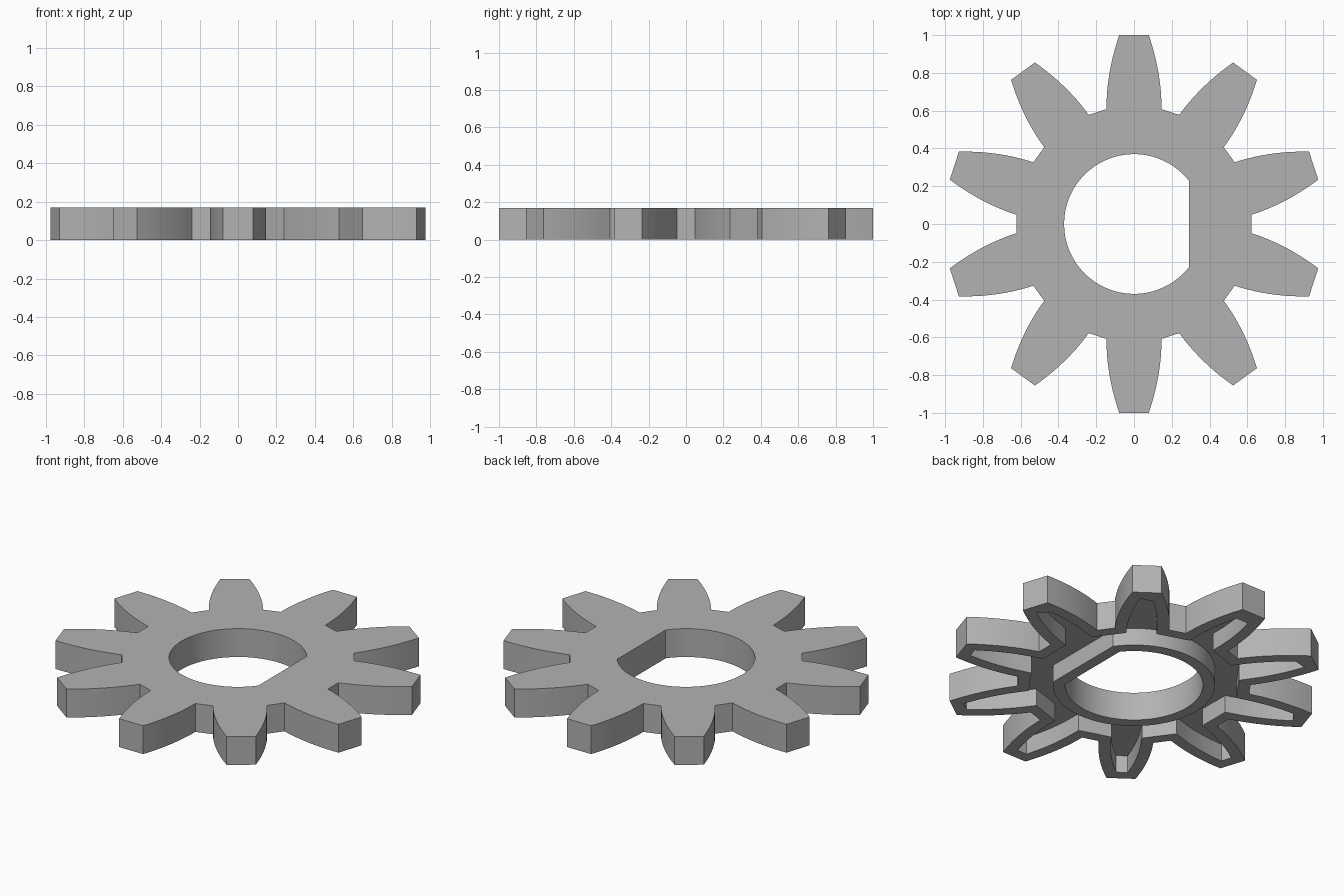
import bpy, bmesh, math
from mathutils import Vector, Matrix

cube = bpy.data.objects.get("Cube")
if cube:
    bpy.data.objects.remove(cube, do_unlink=True)

TEETH, HEIGHT, WALL, CEILING = 10, 0.168, 0.065, 0.103
HOLE_RADIUS, FLAT_X = 0.37, 0.292
ROOT, TIP, ROOT_HALF, TIP_HALF = 0.608, 1.0, 0.146, 0.078
STEPS = 10


def gear_outline():
    """Counter-clockwise outline of bowed, flat-tipped teeth."""
    flank = []
    for i in range(STEPS + 1):
        t = i / STEPS
        flank.append(Vector((ROOT + (TIP - ROOT) * t,
                             ROOT_HALF - (ROOT_HALF - TIP_HALF) * t * t)))
    tooth = [Vector((p.x, -p.y)) for p in flank] + flank[::-1]
    points = []
    for k in range(TEETH):
        turn = Matrix.Rotation(math.pi / 2 + k * math.tau / TEETH, 2)
        points += [turn @ p for p in tooth]
    return points


def hole_outline(segments=64):
    """Round bore with one flat on the +x side."""
    start = math.acos(FLAT_X / HOLE_RADIUS)
    sweep = math.tau - 2 * start
    angles = [start + sweep * i / segments for i in range(segments + 1)]
    return [Vector((math.cos(a), math.sin(a))) * HOLE_RADIUS for a in angles]


def inset(points, distance):
    """Mitred parallel outline, inward for positive distances."""
    result = []
    for i, p in enumerate(points):
        d1 = (p - points[i - 1]).normalized()
        d2 = (points[(i + 1) % len(points)] - p).normalized()
        n1, n2 = Vector((-d1.y, d1.x)), Vector((-d2.y, d2.x))
        result.append(p + (n1 + n2) * distance / (1 + n1.dot(n2)))
    return result


bm = bmesh.new()


def loop(points, z):
    verts = [bm.verts.new((p.x, p.y, z)) for p in points]
    edges = [bm.edges.new((verts[i - 1], verts[i])) for i in range(len(verts))]
    return verts, edges


def wall(points, z_low, z_high):
    low, high = loop(points, z_low), loop(points, z_high)
    for i in range(len(points)):
        bm.faces.new((low[0][i - 1], low[0][i], high[0][i], high[0][i - 1]))
    return low[1], high[1]


def cap(outer_edges, inner_edges):
    bmesh.ops.triangle_fill(bm, use_beauty=True, edges=outer_edges + inner_edges)


# Walls: toothed rim, hollow underside and hub around the bore
outer, bore = gear_outline(), hole_outline()
rim_low, rim_high = wall(outer, 0, HEIGHT)
bore_low, bore_high = wall(bore, 0, HEIGHT)
pocket_low, pocket_high = wall(inset(outer, WALL), 0, CEILING)
hub_low, hub_high = wall(inset(bore, -WALL), 0, CEILING)

# Flat faces: top, recessed ceiling and the two lower rims
cap(rim_high, bore_high)
cap(pocket_high, hub_high)
cap(rim_low, pocket_low)
cap(hub_low, bore_low)
bmesh.ops.recalc_face_normals(bm, faces=bm.faces[:])

mesh = bpy.data.meshes.new("gear")
bm.to_mesh(mesh)
bm.free()
gear = bpy.data.objects.new("gear", mesh)
bpy.context.collection.objects.link(gear)

# Plain grey
grey = bpy.data.materials.new("grey")
grey.use_nodes = True
colour = (0.45, 0.45, 0.45, 1)
grey.diffuse_color = colour
grey.node_tree.nodes["Principled BSDF"].inputs["Base Color"].default_value = colour
mesh.materials.append(grey)

# Smooth flanks and bore, crisp corners
bpy.ops.object.select_all(action="DESELECT")
gear.select_set(True)
bpy.context.view_layer.objects.active = gear
bpy.ops.object.shade_smooth_by_angle(angle=math.radians(25))
